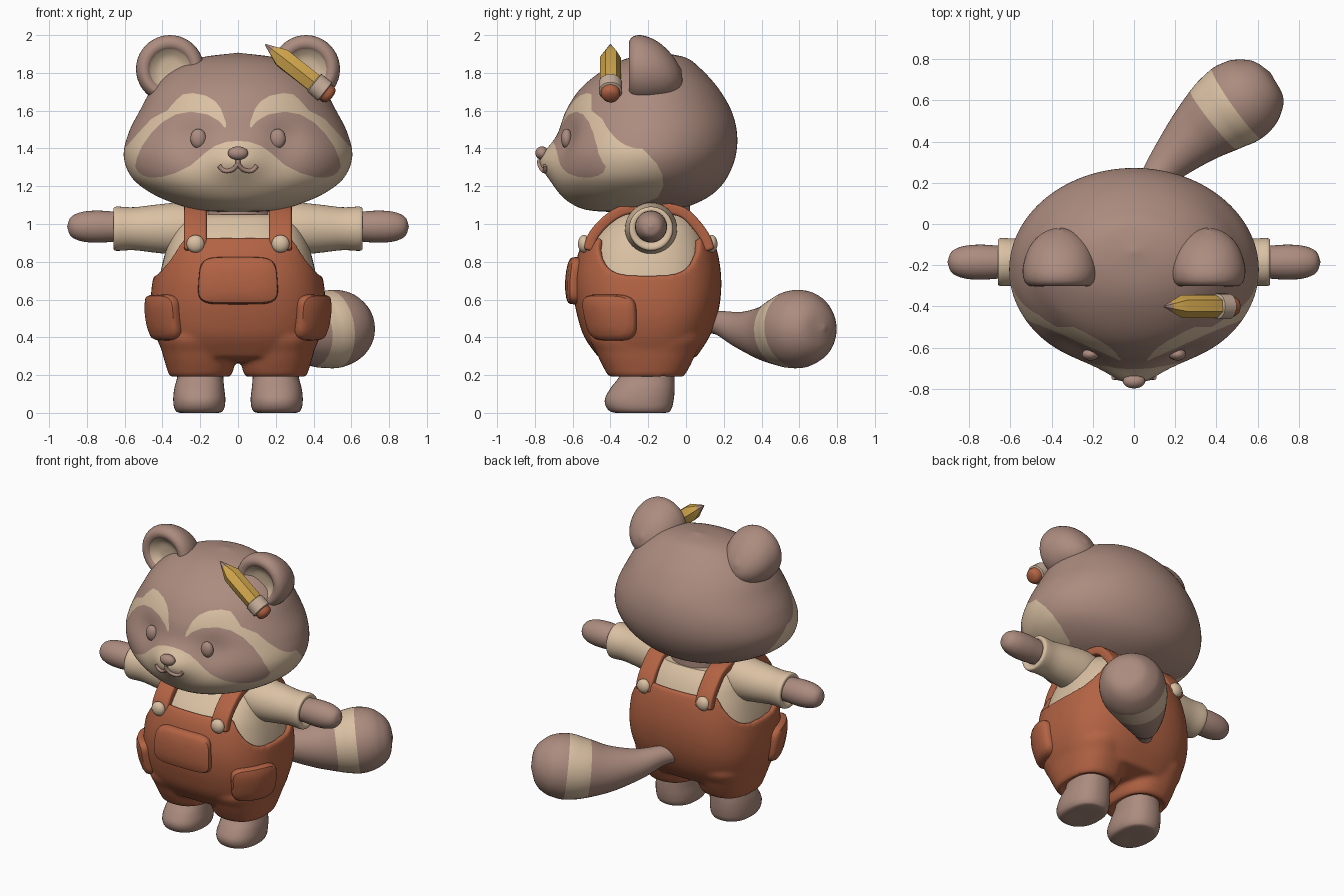
import bpy, bmesh
from math import sin, cos, pi, radians, exp, copysign
from mathutils import Vector
from mathutils.bvhtree import BVHTree

cube = bpy.data.objects.get("Cube")
if cube:
    bpy.data.objects.remove(cube)


def material(name, rgb):
    m = bpy.data.materials.new(name)
    m.use_nodes = True
    m.diffuse_color = (*rgb, 1)
    m.node_tree.nodes["Principled BSDF"].inputs["Base Color"].default_value = (*rgb, 1)
    return m


BROWN = material("brown fur", (.415, .262, .212))
CREAM = material("cream", (.7, .53, .365))
RUST = material("rust cloth", (.45, .125, .057))
YELLOW = material("pencil yellow", (.65, .39, .075))
FERRULE = material("pale ferrule", (.58, .43, .33))
parts = []


def catmull(rows, t):
    """Smooth value at row position t."""
    i = max(0, min(int(t), len(rows) - 2))
    f = t - i
    b, c = Vector(rows[i]), Vector(rows[i + 1])
    a = Vector(rows[i - 1]) if i else 2 * b - c
    d = Vector(rows[i + 2]) if i + 2 < len(rows) else 2 * c - b
    return b + .5 * f * (c - a + f * (2 * a - 5 * b + 4 * c - d + f * (3 * (b - c) + d - a)))


def samples(rows, steps):
    return [k / steps for k in range((len(rows) - 1) * steps + 1)]


def lerp(table, x):
    if x <= table[0][0]:
        return table[0][1]
    for (x0, y0), (x1, y1) in zip(table, table[1:]):
        if x <= x1:
            return y0 + (y1 - y0) * (x - x0) / (x1 - x0)
    return table[-1][1]


def finish(name, bm, mats, mirror=False):
    mesh = bpy.data.meshes.new(name)
    bm.to_mesh(mesh)
    ob = bpy.data.objects.new(name, mesh)
    bpy.context.collection.objects.link(ob)
    for m in mats:
        mesh.materials.append(m)
    if mirror:
        ob.modifiers.new("mirror", "MIRROR")
    parts.append(ob)
    return ob


def cut_along(bm, mask):
    """Cut the faces along the border of the mask, then colour by it."""
    new = []
    for e in [e for e in bm.edges if mask(e.verts[0].co) != mask(e.verts[1].co)]:
        a, b = e.verts[0].co.copy(), e.verts[1].co.copy()
        lo, hi, side = 0, 1, mask(a)
        for _ in range(9):
            mid = (lo + hi) / 2
            lo, hi = (mid, hi) if mask(a.lerp(b, mid)) == side else (lo, mid)
        new.append(bmesh.utils.edge_split(e, e.verts[0], max(.03, min(.97, lo)))[1])
    bmesh.ops.connect_verts(bm, verts=new)
    for f in bm.faces:
        f.material_index = mask(f.calc_center_median())


def skin(name, rings, mats, rule=None, mirror=False, caps=True, closed=True, mask=None):
    """Join rings of points; rule(ring number) or mask(point) picks the material."""
    bm = bmesh.new()
    vs = [[bm.verts.new(p) for p in r] for r in rings]
    n = len(vs[0])
    for i in range(len(vs) - 1):
        for j in range(n if closed else n - 1):
            k = (j + 1) % n
            f = bm.faces.new((vs[i][j], vs[i][k], vs[i + 1][k], vs[i + 1][j]))
            f.material_index = rule(i) if rule else 0
    if caps:
        for r in (vs[0], vs[-1]):
            if (r[0].co - r[n // 2].co).length > .002:
                bm.faces.new(r)
    bmesh.ops.remove_doubles(bm, verts=bm.verts, dist=1e-5)
    if mask:
        cut_along(bm, mask)
    bmesh.ops.recalc_face_normals(bm, faces=bm.faces)
    ob = finish(name, bm, mats, mirror)
    tree = BVHTree.FromBMesh(bm)
    bm.free()
    return ob, tree


def power(v, n):
    return copysign(abs(v) ** (2 / n), v)


def section(z, cx, w, front, back, a, n=2, off=0):
    return Vector((cx + (w + off) * power(cos(a), n),
                   (front + back) / 2 + ((back - front) / 2 + off) * power(sin(a), n), z))


def around(n):
    return [2 * pi * k / n for k in range(n)]


def loft(rows, angles, steps, n=2):
    return [[section(*catmull(rows, t), a, n) for a in angles] for t in samples(rows, steps)]


def sweep(name, path, mats, steps=6, seg=32, axis=None, rule=None, mirror=False):
    """Round tube through points (x, y, z, radius)."""
    pts = [catmull(path, t) for t in samples(path, steps)]
    rings = []
    for i, p in enumerate(pts):
        d = Vector(axis or (pts[min(i + 1, len(pts) - 1)] - pts[max(i - 1, 0)]).xyz)
        u = d.cross((.02, .05, 1) if abs(d.z) < .95 * d.length else (0, 1, 0)).normalized()
        v = u.cross(d).normalized()
        rings.append([p.xyz + p.w * (u * cos(a) + v * sin(a)) for a in around(seg)])
    return skin(name, rings, mats, rule and (lambda i: rule(i / steps)), mirror)


def ball(name, loc, size, mat, mirror=False):
    bm = bmesh.new()
    bmesh.ops.create_uvsphere(bm, u_segments=24, v_segments=14, radius=1)
    for v in bm.verts:
        v.co = Vector([c * s + o for c, s, o in zip(v.co, size, loc)])
    finish(name, bm, [mat], mirror)
    bm.free()


# Head: lofted, with a muzzle bulge, eye hollows and a face mask cut in
head_rows = [(1.06, 0, 0, -.3, -.3), (1.072, 0, .2, -.51, -.08), (1.11, 0, .34, -.61, .055),
             (1.17, 0, .47, -.675, .155), (1.25, 0, .565, -.71, .22), (1.36, 0, .605, -.71, .263),
             (1.48, 0, .58, -.675, .27), (1.6, 0, .52, -.635, .24), (1.72, 0, .45, -.555, .17),
             (1.82, 0, .34, -.43, .08), (1.88, 0, .2, -.3, 0), (1.907, 0, 0, -.13, -.13)]
brow = [(0, 1.44), (.055, 1.44), (.065, 1.54), (.09, 1.61), (.12, 1.65), (.17, 1.68), (.24, 1.693),
        (.31, 1.685), (.36, 1.655), (.41, 1.61), (.46, 1.555), (.53, 1.48), (.6, 1.4)]
patch_top = [(0, 1.49), (.07, 1.51), (.1, 1.545), (.16, 1.58), (.25, 1.595), (.33, 1.58),
             (.4, 1.54), (.46, 1.48), (.51, 1.41), (.535, 1.35), (.545, 1.3), (.55, 1.25)]
patch_low = [(0, 1.44), (.06, 1.435), (.12, 1.415), (.17, 1.38), (.25, 1.31), (.33, 1.27),
             (.4, 1.25), (.46, 1.245), (.5, 1.255), (.53, 1.275), (.55, 1.32)]
cheek_back = [(1.05, -.42), (1.1, -.25), (1.14, -.15), (1.2, -.12), (1.26, -.125), (1.32, -.155),
              (1.42, -.25), (1.5, -.37), (1.6, -.5)]


def face_mask(c):
    x = abs(c.x)
    if c.y > lerp(cheek_back, c.z) or c.z > lerp(brow, x):
        return 0
    return 0 if lerp(patch_low, x) < c.z < lerp(patch_top, x) else 1


rings = loft(head_rows, [-pi + pi * k / 160 for k in range(160)] + [pi * k / 60 for k in range(60)], 9)
for p in (p for r in rings for p in r if p.y < -.3):
    p.y -= .06 * exp(-(p.x / .14) ** 2 - ((p.z - 1.335) / .09) ** 2)
    p.y += .032 * exp(-((abs(p.x) - .25) / .11) ** 2 - ((p.z - 1.44) / .11) ** 2)
head, head_tree = skin("head", rings, [BROWN, CREAM], mask=face_mask)


def face_y(x, z):
    return head_tree.ray_cast(Vector((x, -2, z)), Vector((0, 1, 0)))[0].y


# Face details
ball("eyes", (.21, face_y(.21, 1.45) - .005, 1.452), (.042, .03, .052), BROWN, True)
ball("nose", (0, face_y(0, 1.375) - .006, 1.375), (.054, .035, .036), BROWN)
smile = [(0, 1.34), (.002, 1.318), (.025, 1.29), (.06, 1.28), (.085, 1.29), (.1, 1.31)]
sweep("mouth", [(x, face_y(x, z) - .004, z, .012) for x, z in smile], [BROWN], 5, 10, mirror=True)

# Ears: domed backs leaning forward, cupped cream fronts
ear = [(-.025, 0), (-.045, .07), (-.08, .12), (-.125, .153), (-.18, .173), (-.23, .18), (-.275, .172),
       (-.3, .148), (-.298, .12), (-.275, .095), (-.255, .06), (-.25, 0)]
ears, _ = sweep("ears", [(.36, y, 1.82, r) for y, r in ear], [BROWN, CREAM], 4, 40, (0, -1, 0),
                lambda t: int(t >= 8.5), True)
for v in ears.data.vertices:
    v.co.y -= 1.4 * (v.co.z - 1.82) * (v.co.y + .3)

# Torso surface shared by the shirt, overalls and pockets (one row every 0.1)
torso_rows = [(.375, -.455, .045), (.42, -.525, .11), (.445, -.56, .15), (.45, -.58, .17), (.44, -.585, .175),
              (.42, -.57, .165), (.39, -.535, .14), (.34, -.45, .09), (.22, -.33, 0)]


def torso(z, a, off=0):
    return section(z, 0, *catmull(torso_rows, (z - .3) * 10), a, 2.6, off)


shirt_z = [.5 + .55 * k / 24 for k in range(25)]
skin("shirt", [[torso(z, a, -.022) for a in around(72)] for z in shirt_z], [CREAM])
sweep("neck", [(0, -.17, z, .19) for z in (1, 1.07, 1.14)], [BROWN])


# Overalls: top edge dips under each arm, legs blended into the body
def overall_top(a):
    side = pi / 2 - abs(pi / 2 - abs((a + pi) % (2 * pi) - pi))
    return .73 + .2 * min(1, side / radians(48)) ** 3


cols = around(144)
rings = [[Vector((0, -.2, .27))] * 144, [torso(.3, a, -.1) - Vector((0, 0, .025)) for a in cols]]
rings += [[torso(.3 + (overall_top(a) - .3) * k / 30, a, .006) for a in cols] for k in range(31)]
overalls, _ = skin("overalls", rings, [RUST], caps=False)
bpy.ops.object.select_all(action="DESELECT")
for s in (-1, 1):
    trouser = [(.215, .2 * s, .13, -.36, -.05), (.197, .2 * s, .155, -.4, -.02), (.24, .2 * s, .172, -.43, .01),
               (.32, .208 * s, .187, -.468, .048), (.42, .215 * s, .198, -.5, .085), (.5, .2 * s, .1, -.35, -.05)]
    leg, _ = skin("trouser_leg", loft(trouser, around(48), 6, 2.4), [RUST])
    parts.remove(leg)
    leg.select_set(True)
overalls.select_set(True)
bpy.context.view_layer.objects.active = overalls
bpy.ops.object.join()
mod = overalls.modifiers.new("cloth", "SOLIDIFY")
mod.thickness, mod.offset = .04, -.7
mod = overalls.modifiers.new("blend", "REMESH")
mod.mode, mod.voxel_size, mod.use_smooth_shade = "VOXEL", .012, True
mod = overalls.modifiers.new("soften", "SMOOTH")
mod.factor, mod.iterations = .5, 10

# Feet
foot = [(0, .205, 0, -.25, -.25), (0, .205, .1, -.37, -.11), (.02, .205, .13, -.415, -.078),
        (.07, .205, .138, -.43, -.065), (.13, .205, .132, -.4, -.06), (.19, .2, .122, -.355, -.06),
        (.25, .2, .12, -.34, -.06)]
skin("feet", loft(foot, around(40), 5, 2.3), [BROWN], mirror=True)


# Padded pockets following the torso
def pad(name, a0, da, z0, dz, mirror=False):
    rim = [(1, -.02), (1, .02), (.98, .036), (.93, .047), (.75, .053), (.4, .055), (0, .055)]
    rings = [[torso(z0 + dz * s * power(sin(b), 4.5), radians(a0 + da * s * power(cos(b), 4.5)), off)
              for b in around(64)] for s, off in rim]
    skin(name, rings, [RUST], mirror=mirror)


pad("bib_pocket", -90, 20.5, .7, .125)
pad("side_pockets", -29, 24, .505, .122, True)

# Shoulder straps with buttons front and back
strap = [(-.515, .86), (-.495, .93), (-.44, 1), (-.36, 1.06), (-.27, 1.085), (-.12, 1.085),
         (-.015, 1.06), (.05, 1), (.1, .93), (.125, .86)]
line = [catmull(strap, t) for t in samples(strap, 4)]
straps, _ = skin("straps", [[(x, p.x, p.y) for x in (.165, .225, .285)] for p in line], [RUST],
                 mirror=True, caps=False, closed=False)
mod = straps.modifiers.new("thickness", "SOLIDIFY")
mod.thickness, mod.offset = .055, 0
mod = straps.modifiers.new("soft_edge", "BEVEL")
mod.width, mod.segments = .014, 3
ball("front_buttons", (.225, -.54, .895), (.047, .032, .047), CREAM, True)
ball("back_buttons", (.225, .135, .895), (.047, .032, .047), CREAM, True)

# Arms
sleeve = [(.15, .12), (.3, .138), (.42, .129), (.55, .114), (.63, .117), (.652, .115),
          (.66, .106), (.657, .088), (.64, .07)]
sweep("sleeves", [(x, -.185, .975, r) for x, r in sleeve], [CREAM], 4, 40, (1, 0, 0), mirror=True)
hand = [(.55, .07), (.66, .08), (.75, .085), (.83, .077), (.885, .05), (.905, 0)]
sweep("hands", [(x, -.185, .986, r) for x, r in hand], [BROWN], 6, 32, (1, 0, 0), mirror=True)

# Tail with one cream band
tail = [(0, .08, .48, .055), (.07, .18, .475, .065), (.17, .3, .438, .1), (.3, .43, .422, .15),
        (.42, .53, .432, .193), (.515, .597, .445, .207), (.59, .665, .448, .178), (.64, .715, .45, .11),
        (.662, .735, .45, 0)]
sweep("tail", tail, [BROWN, CREAM], 10, 48, rule=lambda t: int(3.65 <= t < 4.75))

# Pencil tucked by the ear
tip, along = Vector((.145, -.4, 1.95)), Vector((.785, 0, -.62))


def pencil(name, profile, mats, seg, rule=None):
    sweep(name, [(*(tip + along * d), r) for d, r in profile], mats, 1, seg, tuple(along), rule)


pencil("pencil", [(0, .004), (.045, .025), (.11, .056), (.34, .056)], [BROWN, YELLOW], 6,
       lambda t: int(t >= 1))
pencil("pencil_ferrule", [(.325, .052), (.33, .062), (.4, .062), (.405, .052)], [FERRULE], 24)
pencil("pencil_eraser", [(.38, .05), (.425, .05), (.441, .042), (.449, .025), (.451, 0)], [RUST], 24)

# Smooth shading with crisp edges
bpy.ops.object.select_all(action="DESELECT")
for ob in parts:
    ob.select_set(True)
bpy.context.view_layer.objects.active = head
bpy.ops.object.shade_smooth_by_angle(angle=radians(40))
